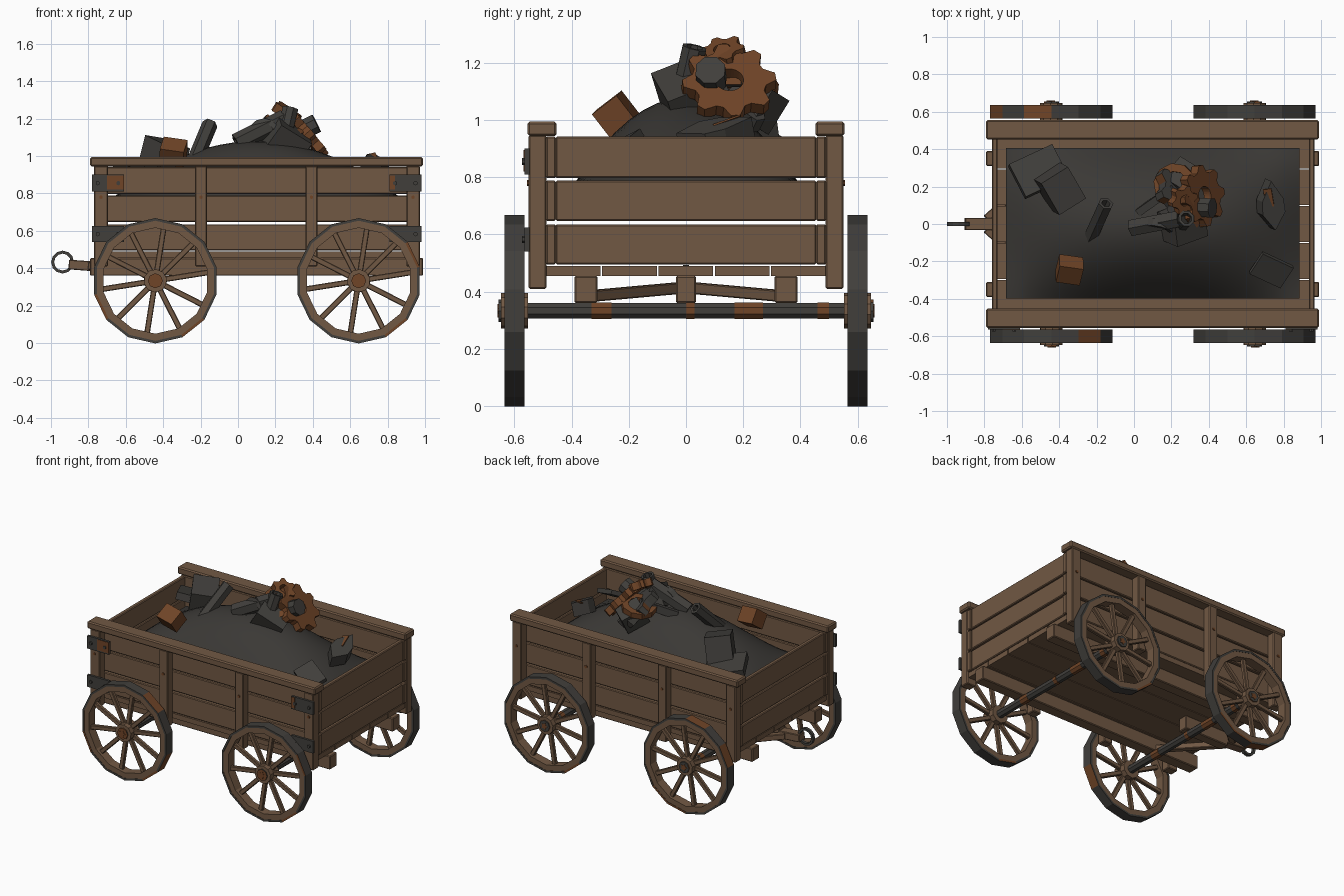
import bpy, bmesh, math, random
from mathutils import Vector, Matrix, Euler

if "Cube" in bpy.data.objects:
    bpy.data.objects.remove(bpy.data.objects["Cube"])

random.seed(4)

def material(name, rgb):
    m = bpy.data.materials.new(name)
    m.diffuse_color = (*rgb, 1)
    m.use_nodes = True
    m.node_tree.nodes["Principled BSDF"].inputs["Base Color"].default_value = m.diffuse_color
    return m

WOOD = material("brown wood", (0.165, 0.098, 0.057))
IRON = material("dark iron", (0.052, 0.049, 0.044))
RUST = material("rust", (0.16, 0.058, 0.02))
ORE = material("dark rubble", (0.043, 0.040, 0.036))

def finish(name, bm, mats, rusty=0.0, bevel=0.0):
    """Turn a bmesh into an object; rusty = share of faces given the second material."""
    bmesh.ops.recalc_face_normals(bm, faces=bm.faces)
    if rusty:
        for f in bm.faces:
            f.material_index = int(random.random() < rusty)
    me = bpy.data.meshes.new(name)
    bm.to_mesh(me)
    bm.free()
    for m in mats:
        me.materials.append(m)
    ob = bpy.data.objects.new(name, me)
    bpy.context.collection.objects.link(ob)
    if bevel:
        b = ob.modifiers.new("bevel", 'BEVEL')
        b.width, b.segments = bevel, 1
    return ob

def block(name, size, matrix, mats=(WOOD,), rusty=0.0, bevel=0.0):
    bm = bmesh.new()
    bmesh.ops.create_cube(bm, size=1, matrix=matrix @ Matrix.Diagonal((*size, 1)))
    return finish(name, bm, mats, rusty, bevel)

def box(name, x, y, z, mats=(WOOD,), rusty=0.0, bevel=0.005):
    c = [(a + b) / 2 for a, b in (x, y, z)]
    s = [b - a for a, b in (x, y, z)]
    return block(name, s, Matrix.Translation(c), mats, rusty, bevel)

def place(loc, normal=(0, 0, 1), spin=0.0):
    """Matrix putting local z along a direction."""
    q = Vector(normal).to_track_quat('Z', 'Y')
    return Matrix.Translation(loc) @ q.to_matrix().to_4x4() @ Matrix.Rotation(spin, 4, 'Z')

def ring(name, radii, inner, depth, matrix, mats, rusty=0.0):
    """Extruded polar outline, with a hole when inner > 0."""
    bm = bmesh.new()
    n = len(radii)
    def loop(rs, z):
        return [bm.verts.new(matrix @ Vector((r * math.cos(math.tau * i / n), r * math.sin(math.tau * i / n), z)))
                for i, r in enumerate(rs)]
    a, b = loop(radii, -depth / 2), loop(radii, depth / 2)
    if inner:
        c, d = loop([inner] * n, -depth / 2), loop([inner] * n, depth / 2)
    else:
        bm.faces.new(a)
        bm.faces.new(b)
    for i in range(n):
        j = (i + 1) % n
        bm.faces.new((a[i], a[j], b[j], b[i]))
        if inner:
            bm.faces.new((c[i], c[j], d[j], d[i]))
            bm.faces.new((a[i], a[j], c[j], c[i]))
            bm.faces.new((b[i], b[j], d[j], d[i]))
    return finish(name, bm, mats, rusty)

def rod(name, a, b, r, sides, mats, inner=0.0, rusty=0.0):
    a, b = Vector(a), Vector(b)
    return ring(name, [r] * sides, inner, (b - a).length, place((a + b) / 2, b - a, math.pi / sides), mats, rusty)

def beam(name, a, b, w, h):
    a, b = Vector(a), Vector(b)
    return block(name, (w, h, (b - a).length), place((a + b) / 2, b - a), bevel=0.004)

def gear(name, teeth, r, tooth, hole, depth, matrix, mats, rusty=0.0):
    return ring(name, [r, r, r - tooth, r - tooth] * teeth, hole, depth, matrix, mats, rusty)

# Floor planks and the two long under-beams
for i in range(5):
    y = -0.49 + i * 0.197
    box("floor_plank", (-0.755, 0.96), (y, y + 0.191), (0.455, 0.49), bevel=0)
for s in (-1, 1):
    box("under_beam", (-0.79, 0.99), (s * 0.35 - 0.04, s * 0.35 + 0.04), (0.36, 0.455))

# Plank walls
rows = ((0.495, 0.635), (0.647, 0.788), (0.797, 0.942))
for z in rows:
    for s in (-1, 1):
        box("side_plank", (-0.765, 0.972), sorted((s * 0.455, s * 0.49)), z)
    for x in ((-0.76, -0.73), (0.935, 0.965)):
        box("end_plank", x, (-0.456, 0.456), z)

# Posts, bolts and top rails
for s in (-1, 1):
    for x0, x1 in ((-0.77, -0.695), (-0.23, -0.165), (0.36, 0.425), (0.90, 0.972)):
        box("wall_post", (x0, x1), sorted((s * 0.488, s * 0.55)), (0.41, 0.947))
        rod("post_bolt", ((x0 + x1) / 2, s * 0.545, 0.78), ((x0 + x1) / 2, s * 0.556, 0.78), 0.01, 6, (RUST,))
    box("top_rail", (-0.79, 0.988), sorted((s * 0.452, s * 0.555)), (0.944, 0.995), bevel=0.008)

# Iron straps on the front corners, each with a rusty end
for z in ((0.54, 0.625), (0.81, 0.9)):
    for x0, x1, r0, r1 in ((-0.78, -0.61, -0.70, -0.61), (0.81, 0.98, 0.81, 0.84)):
        box("corner_strap", (x0, x1), (-0.565, -0.548), z, (IRON,), bevel=0)
        if z[0] > 0.6:
            box("strap_rust", (r0, r1), (-0.568, -0.56), (z[0] + 0.01, z[1] - 0.004), (RUST,), bevel=0)
        for x in (x0 + 0.03, x1 - 0.03):
            rod("strap_rivet", (x, -0.56, sum(z) / 2), (x, -0.574, sum(z) / 2), 0.012, 6, (IRON,))

# Axles with rust bands
WX, WZ, R = (-0.442, 0.645), 0.333, 0.335
for x in WX:
    rod("axle", (x, -0.58, WZ), (x, 0.58, WZ), 0.029, 8, (IRON,))
    for y, w in ((-0.33, 0.07), (0.0, 0.03), (0.17, 0.1), (0.46, 0.04)):
        rod("axle_rust", (x, y, WZ), (x, y + w, WZ), 0.0305, 8, (RUST,))

# Wheels
for x in WX:
    for s in (-1, 1):
        m = place((x, s * 0.6, WZ), (0, s, 0), math.pi / 14)
        ring("wheel_tyre", [R] * 14, R - 0.014, 0.07, m, (IRON, RUST), 0.12)
        ring("wheel_rim", [R - 0.013] * 14, R - 0.052, 0.066, m, (WOOD,))
        ring("wheel_hub", [0.062] * 10, 0, 0.095, m, (WOOD,))
        ring("hub_cap", [0.04] * 8, 0, 0.012, place((x, s * 0.65, WZ), (0, s, 0)), (IRON, RUST), 0.4)
        ring("hub_pin", [0.025, 0.015] * 5, 0, 0.01, place((x, s * 0.654, WZ), (0, s, 0)), (RUST,))
        for i in range(10):
            a = math.tau * (i + 0.25) / 10
            d = Vector((math.cos(a), 0, math.sin(a)))
            c = Vector((x, s * 0.6, WZ))
            beam("wheel_spoke", c + d * 0.05, c + d * 0.29, 0.026, 0.03)

# Drawbar with spread arms and hitch ring
beam("drawbar", (-0.905, 0, 0.42), (-0.44, 0, 0.385), 0.066, 0.052)
box("drawbar_block", (-0.75, -0.40), (-0.035, 0.035), (0.36, 0.455))
for s in (-1, 1):
    beam("drawbar_arm", (-0.79, s * 0.03, 0.412), (-0.45, s * 0.33, 0.385), 0.04, 0.04)
ring("hitch_ring", [0.061] * 12, 0.045, 0.022, place((-0.938, 0, 0.433), (0, 1, 0)), (IRON,))

# Rubble mound: smooth domed sheet
bm = bmesh.new()
bmesh.ops.create_grid(bm, x_segments=24, y_segments=16, size=1)
for v in bm.verts:
    u, w = v.co.x, v.co.y
    v.co = (0.1 + 0.785 * u, 0.003 + 0.402 * w, 0.765 + 0.315 * (1 - u * u) * (1 - w * w))
for f in bm.faces:
    f.smooth = True
finish("rubble_mound", bm, (ORE,))

def rot(loc, x, y, z):
    return Matrix.Translation(loc) @ Euler((math.radians(x), math.radians(y), math.radians(z))).to_matrix().to_4x4()

# Loose scrap on the left: crate, plate, rusty cube, hollow pipe
block("scrap_crate", (0.17, 0.2, 0.2), rot((-0.40, 0.19, 0.98), 14, 8, 32), (IRON,))
block("scrap_slab", (0.26, 0.2, 0.05), rot((-0.51, 0.28, 0.92), -12, 12, 25), (IRON,))
block("rusty_cube", (0.13, 0.11, 0.105), rot((-0.345, -0.245, 1.02), 37, 8, -8), (RUST,))
rod("scrap_pipe", (-0.25, -0.11, 0.93), (-0.15, 0.11, 1.17), 0.042, 6, (IRON,), inner=0.024)

# Loose scrap on the right: spike and thin plate
spike = ring("scrap_spike", [0.14, 0.07, 0.075, 0.13, 0.075, 0.07], 0, 0.09,
             rot((0.73, 0.10, 0.94), 20, -12, 95), (IRON,))
block("spike_rust", (0.045, 0.1, 0.006), rot((0.72, 0.14, 0.995), 20, -12, 5), (RUST,))
block("scrap_plate", (0.19, 0.14, 0.03), rot((0.735, -0.245, 0.90), 25, 18, -25), (IRON,))

# Central heap: gears, rings, pipes and lumps
n = Vector((0.76, 0.05, 0.65))
c = Vector((0.36, 0.15, 1.125))
gear("rusty_gear", 8, 0.165, 0.035, 0.05, 0.05, place(c, n), (RUST,))
rod("gear_bolt", c + Vector((-0.02, -0.06, 0.01)), c + Vector((0.06, -0.065, 0.05)), 0.055, 8, (IRON,))
gear("iron_gear", 7, 0.16, 0.035, 0.04, 0.06, place((0.25, 0.17, 1.09), (0.6, 0.35, 0.7), 0.3), (IRON, RUST), 0.1)
gear("small_rusty_gear", 6, 0.08, 0.02, 0.03, 0.05, place((0.26, 0.13, 1.23), (0.5, -0.2, 0.8)), (RUST,))
ring("rusty_hoop", [0.115] * 10, 0.07, 0.04, place((0.22, 0.21, 1.12), (-0.2, 0.1, 1)), (RUST, IRON), 0.1)
ring("iron_hoop", [0.09] * 12, 0.06, 0.04, place((0.14, -0.02, 1.11), (-0.25, -1, 0.3)), (IRON,))
rod("heap_pipe", (-0.01, -0.02, 1.07), (0.25, 0.03, 1.2), 0.05, 6, (IRON,), inner=0.03)
rod("upright_pipe", (0.24, -0.01, 1.08), (0.28, 0.03, 1.255), 0.045, 8, (IRON,), inner=0.03)
block("heap_lump", (0.2, 0.16, 0.16), rot((0.26, 0.0, 1.08), 25, 30, 20), (IRON,))
block("heap_lump", (0.16, 0.12, 0.14), rot((0.25, 0.24, 1.06), -20, 25, 50), (IRON,))
block("heap_bar", (0.25, 0.04, 0.05), rot((0.12, 0.13, 1.10), 5, -20, 35), (IRON,))
block("heap_rust_bar", (0.04, 0.2, 0.04), rot((0.33, 0.02, 1.12), 15, 30, -25), (RUST,))
